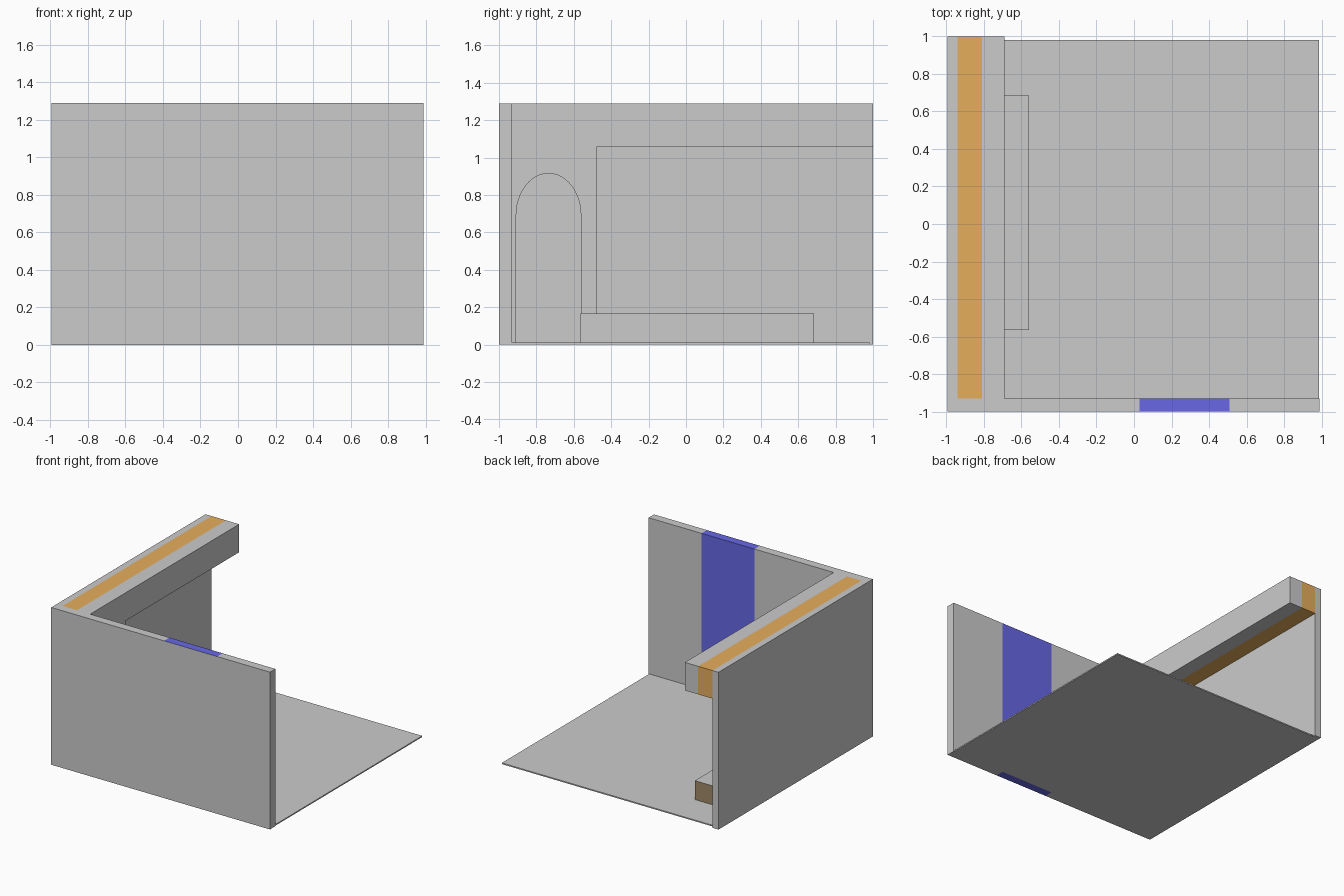
import bpy, bmesh, math
from mathutils import Vector

if "Cube" in bpy.data.objects:
    bpy.data.objects.remove(bpy.data.objects["Cube"])


def material(name, rgb):
    m = bpy.data.materials.new(name)
    m.diffuse_color = (*rgb, 1)
    m.use_nodes = True
    m.node_tree.nodes["Principled BSDF"].inputs["Base Color"].default_value = m.diffuse_color
    return m


ORANGE = material("orange", (0.79, 0.42, 0.106))
BLUE = material("blue", (0.137, 0.137, 0.79))
LIGHT = material("light_tile", (0.86, 0.865, 0.85))
BROWN = material("brown_wood", (0.35, 0.25, 0.14))


def finish(name, bm, mats=()):
    bmesh.ops.recalc_face_normals(bm, faces=bm.faces[:])
    me = bpy.data.meshes.new(name)
    bm.to_mesh(me)
    bm.free()
    ob = bpy.data.objects.new(name, me)
    bpy.context.collection.objects.link(ob)
    for m in mats:
        me.materials.append(m)
    return ob


def box(name, lo, hi, cuts=(), mats=(), paint=None):
    """Box between two corners, sliced at (axis, position) cuts, painted per face."""
    lo, hi = Vector(lo), Vector(hi)
    bm = bmesh.new()
    bmesh.ops.create_cube(bm, size=1)
    for v in bm.verts:
        v.co = (lo + hi) / 2 + v.co * (hi - lo)
    for axis, pos in cuts:
        n = Vector((0, 0, 0))
        n[axis] = 1
        bmesh.ops.bisect_plane(bm, geom=bm.verts[:] + bm.edges[:] + bm.faces[:],
                               plane_co=n * pos, plane_no=n)
    if paint:
        bm.normal_update()
        for f in bm.faces:
            f.material_index = paint(f.calc_center_median(), f.normal)
    return finish(name, bm, mats)


X0, X1 = -0.995, 0.99      # outer width
WALL_X, WALL_Y = -0.94, -0.93   # inner faces of the two walls
H = 1.29

# Floor and left wall
box("floor", (WALL_X, WALL_Y, 0), (0.985, 0.98, 0.01))
box("left_wall", (X0, WALL_Y, 0), (WALL_X, 1, H))

# Front wall, with a blue strip on its inner face and top edge
box("front_wall", (X0, -1, 0), (X1, WALL_Y, H),
    cuts=[(0, 0.03), (0, 0.51)], mats=[None, BLUE],
    paint=lambda c, n: int(0.03 < c.x < 0.51 and n.y > -0.5))

# Overhead beam with an orange band next to the wall
box("overhead_beam", (WALL_X, WALL_Y, 1.06), (-0.69, 1, H),
    cuts=[(0, -0.81)], mats=[None, ORANGE],
    paint=lambda c, n: int(c.x < -0.81))

# Bench: brown body, light top, two-row checkered front
Y_START, STEP = -0.455, 0.1425


def bench_paint(c, n):
    if n.z > 0.5:
        return 1
    if n.x > 0.5:
        col = math.floor((c.y - Y_START) / STEP)
        row = int(c.z > 0.09)
        return 1 if (col + row) % 2 else 2
    return 0


box("bench", (WALL_X, -0.565, 0.01), (-0.56, 0.685, 0.165),
    cuts=[(1, Y_START + i * STEP) for i in range(8)] + [(2, 0.093)],
    mats=[BROWN, LIGHT, None], paint=bench_paint)

# Arched niche surround in the corner, extruded from its profile
SEG = 24
yc, ry, spring, rz = -0.735, 0.173, 0.69, 0.225
profile = [(yc + ry, 0.01), (-0.475, 0.01), (-0.475, 1.06),
           (WALL_Y, 1.06), (WALL_Y, 0.01), (yc - ry, 0.01)]
for i in range(SEG + 1):
    a = math.pi * (1 - i / SEG)
    profile.append((yc + ry * math.cos(a), spring + rz * math.sin(a)))
bm = bmesh.new()
face = bm.faces.new([bm.verts.new((WALL_X, y, z)) for y, z in profile])
ext = bmesh.ops.extrude_face_region(bm, geom=[face], use_keep_orig=True)
for v in ext["geom"]:
    if isinstance(v, bmesh.types.BMVert):
        v.co.x = -0.69
arch = finish("arched_niche", bm)
bpy.context.view_layer.objects.active = arch
arch.select_set(True)
bpy.ops.object.shade_smooth_by_angle(angle=math.radians(30))
